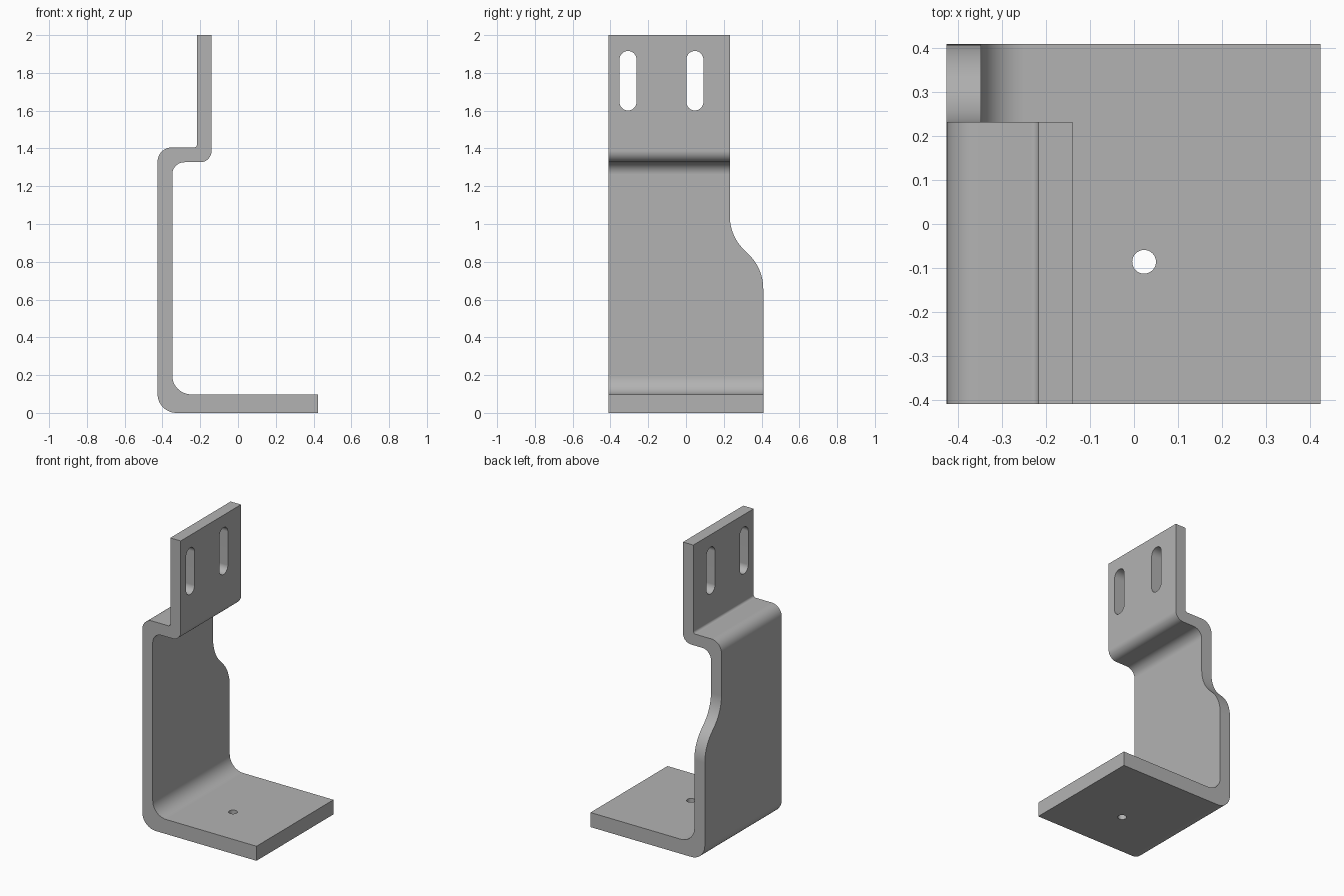
import bpy, bmesh, math
from mathutils import Vector

if "Cube" in bpy.data.objects:
    bpy.data.objects.remove(bpy.data.objects["Cube"])

steel = bpy.data.materials.new("plain_grey_metal")
steel.use_nodes = True
GREY = (0.45, 0.45, 0.45, 1)
steel.diffuse_color = GREY
steel.node_tree.nodes["Principled BSDF"].inputs["Base Color"].default_value = GREY


def rounded(corners, steps=12):
    """Closed outline from (u, v, radius) corners, each filleted by an arc."""
    out = []
    n = len(corners)
    for i, (u, v, r) in enumerate(corners):
        p = Vector((u, v))
        if r == 0:
            out.append(p)
            continue
        a = (Vector(corners[i - 1][:2]) - p).normalized()
        b = (Vector(corners[(i + 1) % n][:2]) - p).normalized()
        half = a.angle(b) / 2
        centre = p + (a + b).normalized() * (r / math.sin(half))
        start = p + a * (r / math.tan(half)) - centre
        end = p + b * (r / math.tan(half)) - centre
        sweep = math.atan2(start.x * end.y - start.y * end.x, start.dot(end))
        for k in range(steps + 1):
            t = sweep * k / steps
            out.append(centre + Vector((start.x * math.cos(t) - start.y * math.sin(t),
                                        start.x * math.sin(t) + start.y * math.cos(t))))
    return out


def slot(u, v0, v1, r, steps=16):
    """Outline of an upright slot; equal ends give a circle."""
    pts = []
    for v, turn in ((v1, 0), (v0, math.pi)):
        for k in range(steps + 1):
            if v0 == v1 and k == steps:
                continue
            t = turn + math.pi * k / steps
            pts.append(Vector((u + r * math.cos(t), v + r * math.sin(t))))
    return pts


def prism(name, outline, axis, lo, hi):
    """Extrude an outline along x, y or z."""
    place = {"x": lambda p, d: (d, p.x, p.y),
             "y": lambda p, d: (p.x, d, p.y),
             "z": lambda p, d: (p.x, p.y, d)}[axis]
    bm = bmesh.new()
    face = bm.faces.new([bm.verts.new(place(p, lo)) for p in outline])
    ext = bmesh.ops.extrude_face_region(bm, geom=[face], use_keep_orig=True)
    shift = Vector(place(Vector((0, 0)), hi - lo))
    bmesh.ops.translate(bm, vec=shift,
                        verts=[g for g in ext["geom"] if isinstance(g, bmesh.types.BMVert)])
    bmesh.ops.recalc_face_normals(bm, faces=bm.faces)
    mesh = bpy.data.meshes.new(name)
    bm.to_mesh(mesh)
    bm.free()
    mesh.materials.append(steel)
    obj = bpy.data.objects.new(name, mesh)
    bpy.context.collection.objects.link(obj)
    return obj


# Bent strip seen from the front: foot, wall, ledge and upright tab
bracket = prism("bracket", rounded([
    (0.424, 0, 0), (-0.426, 0, 0.1), (-0.426, 1.405, 0.075), (-0.217, 1.405, 0.016),
    (-0.217, 2, 0), (-0.14, 2, 0), (-0.14, 1.327, 0.06), (-0.348, 1.327, 0.065),
    (-0.348, 0.098, 0.1), (0.424, 0.098, 0)]), "y", -0.6, 0.6)

# Side outline, narrowing towards the top along an S curve
outline = prism("side_outline_cutter", rounded([
    (-0.409, -0.2, 0), (0.409, -0.2, 0), (0.409, 0.762, 0.25),
    (0.232, 0.938, 0.25), (0.232, 2.2, 0), (-0.409, 2.2, 0)]), "x", -0.7, 0.7)

# Mounting slots in the tab and round hole in the foot
cutters = [(outline, "INTERSECT")]
for y in (-0.307, 0.047):
    cutters.append((prism("slot_cutter", slot(y, 1.646, 1.871, 0.045), "x", -0.5, 0.2),
                    "DIFFERENCE"))
cutters.append((prism("hole_cutter", slot(0.023, -0.086, -0.086, 0.027), "z", -0.2, 0.3),
                "DIFFERENCE"))

bpy.ops.object.select_all(action="DESELECT")
bpy.context.view_layer.objects.active = bracket
bracket.select_set(True)
for cutter, operation in cutters:
    cutter.hide_render = True
    mod = bracket.modifiers.new("cut", "BOOLEAN")
    mod.operation = operation
    mod.solver = "EXACT"
    mod.object = cutter
    bpy.ops.object.modifier_apply(modifier=mod.name)
    bpy.data.objects.remove(cutter)

# Smooth bends with crisp edges and flat plates
bpy.ops.object.shade_smooth_by_angle(angle=math.radians(30))
weighted = bracket.modifiers.new("flat_plates", "WEIGHTED_NORMAL")
weighted.keep_sharp = True
